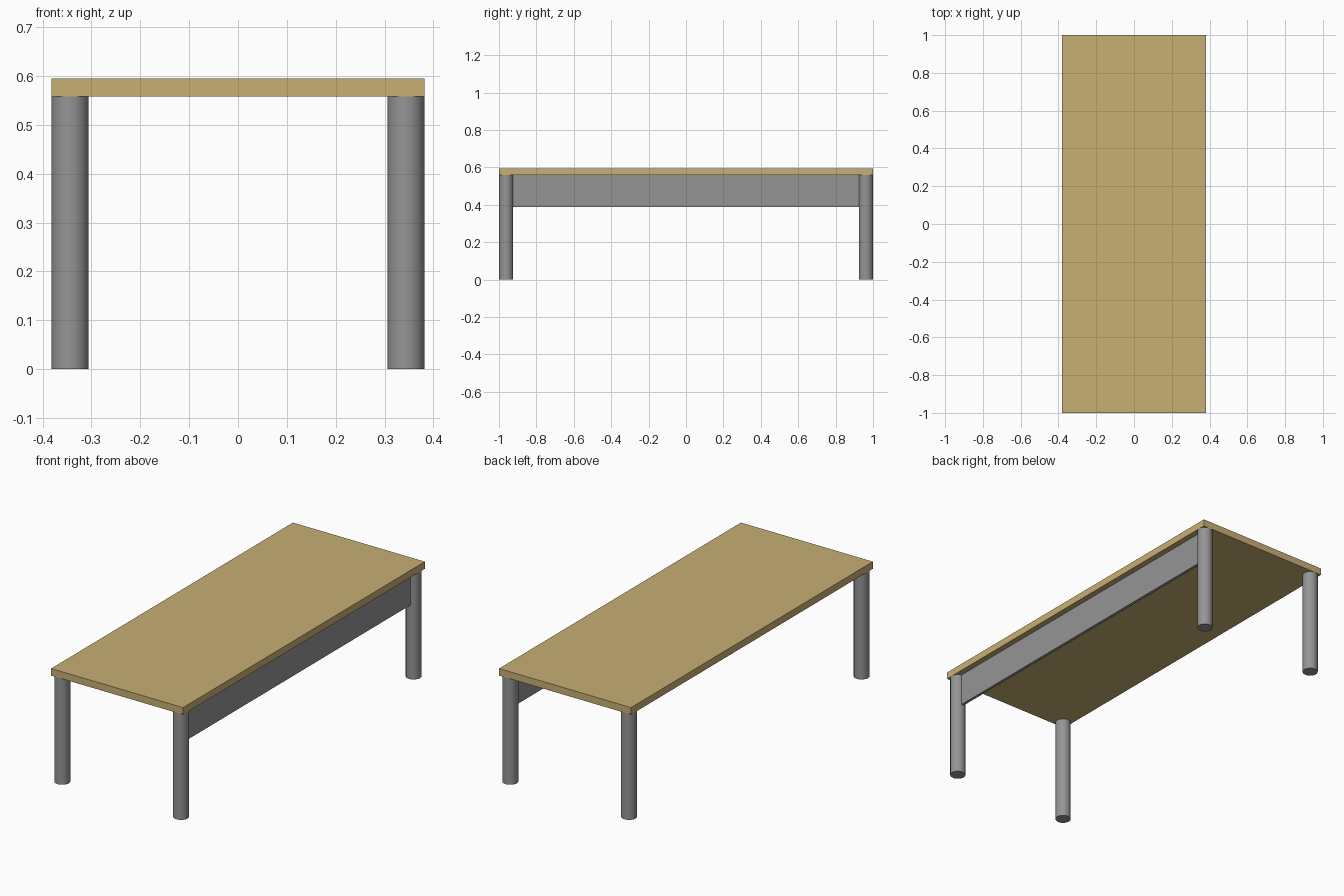
import bpy
import math

if "Cube" in bpy.data.objects:
    bpy.data.objects.remove(bpy.data.objects["Cube"])

HALF_W, HALF_L = 0.382, 1.0
TOP_Z, UNDER_Z = 0.595, 0.558
LEG_R = 0.038


def material(name, rgb):
    m = bpy.data.materials.new(name)
    m.diffuse_color = (*rgb, 1.0)
    m.use_nodes = True
    m.node_tree.nodes["Principled BSDF"].inputs["Base Color"].default_value = m.diffuse_color
    return m


wood = material("light wood", (0.58, 0.43, 0.175))
metal = material("grey metal", (0.30, 0.30, 0.30))


def box(name, lo, hi, mat):
    centre = [(a + b) / 2 for a, b in zip(lo, hi)]
    bpy.ops.mesh.primitive_cube_add(size=1, location=centre)
    ob = bpy.context.object
    ob.name = name
    ob.scale = [b - a for a, b in zip(lo, hi)]
    bpy.ops.object.transform_apply(location=False, rotation=False, scale=True)
    ob.data.materials.append(mat)


# Tabletop
box("tabletop", (-HALF_W, -HALF_L, UNDER_Z), (HALF_W, HALF_L, TOP_Z), wood)

# Four round legs, flush with the tabletop corners
leg_x, leg_y = HALF_W - LEG_R, HALF_L - LEG_R
for side, sx in (("left", -1), ("right", 1)):
    for end, sy in (("front", -1), ("back", 1)):
        bpy.ops.mesh.primitive_cylinder_add(
            vertices=32, radius=LEG_R, depth=UNDER_Z,
            location=(sx * leg_x, sy * leg_y, UNDER_Z / 2))
        leg = bpy.context.object
        leg.name = f"{end}_{side}_leg"
        leg.data.materials.append(metal)
        bpy.ops.object.shade_smooth_by_angle(angle=math.radians(30))

# Thin modesty panel between the two right-hand legs
panel_y = leg_y - LEG_R
box("modesty_panel", (leg_x - 0.0075, -panel_y, 0.388),
    (leg_x + 0.0075, panel_y, UNDER_Z), metal)
